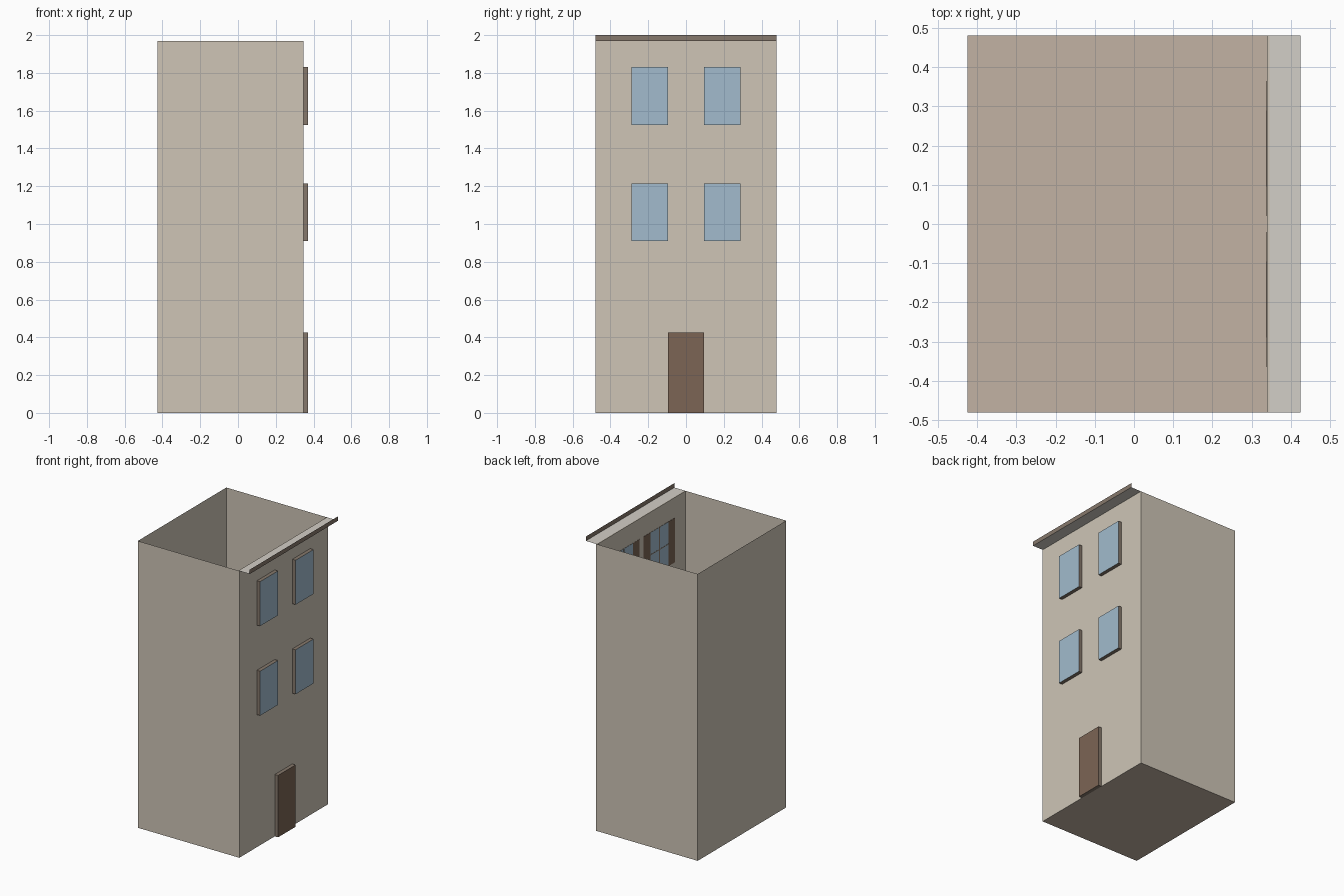
import bpy

if "Cube" in bpy.data.objects:
    bpy.data.objects.remove(bpy.data.objects["Cube"])

def mat(name, r, g, b):
    m = bpy.data.materials.new(name)
    m.diffuse_color = (r, g, b, 1)
    m.use_nodes = True
    m.node_tree.nodes["Principled BSDF"].inputs["Base Color"].default_value = m.diffuse_color
    return m

WALL = mat("wall_plaster", 0.62, 0.56, 0.47)
FLOOR = mat("floor_clay", 0.54, 0.45, 0.37)
FRAME = mat("frame_taupe", 0.24, 0.19, 0.15)
GLASS = mat("window_glass", 0.36, 0.50, 0.61)
DOOR = mat("door_brown", 0.20, 0.13, 0.09)
LEDGE = mat("ledge_stone", 0.65, 0.62, 0.57)

def mesh(name, verts, faces, mats, indices=None):
    me = bpy.data.meshes.new(name)
    me.from_pydata(verts, [], faces)
    for m in mats:
        me.materials.append(m)
    for p, i in zip(me.polygons, indices or []):
        p.material_index = i
    ob = bpy.data.objects.new(name, me)
    bpy.context.collection.objects.link(ob)
    return ob

def box(name, x, y, z, side, panel=None):
    """Box from ranges; the two faces across x can take a panel material."""
    v = [(a, b, c) for a in x for b in y for c in z]
    f = [(0, 1, 3, 2), (4, 6, 7, 5), (0, 4, 5, 1),
         (2, 3, 7, 6), (0, 2, 6, 4), (1, 5, 7, 3)]
    return mesh(name, v, f, [side, panel or side], [1, 1, 0, 0, 0, 0])

X0, XI, X1, XE = -0.425, 0.339, 0.346, 0.425   # back, inner and outer facade, eave
W, H, TOP = 0.48, 1.97, 2.0

# Open-topped shell: floor and three thin walls
ring = [(X1, -W), (X0, -W), (X0, W), (X1, W)]
mesh("shell", [(x, y, z) for z in (0, H) for x, y in ring],
     [(0, 1, 2, 3), (0, 4, 5, 1), (1, 5, 6, 2), (2, 6, 7, 3)],
     [FLOOR, WALL], [0, 1, 1, 1])

# Street facade
box("facade", (XI, X1), (-W, W), (0, H), WALL)

# Cornice: flat ledge with an upright lip
mesh("cornice", [(x, y, z) for x, z in ((X1, H), (XE, H), (XE, TOP)) for y in (-W, W)],
     [(0, 2, 3, 1), (2, 4, 5, 3)], [LEDGE, FRAME], [0, 1])

# Door
box("door", (X1, 0.371), (-0.095, 0.095), (0, 0.425), FRAME, DOOR)

# Windows, with inner shutters and glazing bars
for floor, z0 in (("lower", 0.91), ("upper", 1.525)):
    z = (z0, z0 + 0.305)
    for side, s in (("left", -1), ("right", 1)):
        tag = floor + "_" + side
        mid = s * 0.1925
        box("window_" + tag, (0.337, 0.371), (mid - 0.097, mid + 0.097), z, FRAME, GLASS)
        for k in (-1, 1):
            y = sorted((mid + k * 0.097, mid + k * 0.172))
            box("shutter_" + tag, (0.3375, XI), y, z, DOOR)
        zm = sum(z) / 2
        box("upright_bar_" + tag, (0.336, 0.337), (mid - 0.003, mid + 0.003), z, FRAME)
        box("cross_bar_" + tag, (0.336, 0.337), (mid - 0.097, mid + 0.097),
            (zm - 0.003, zm + 0.003), FRAME)
